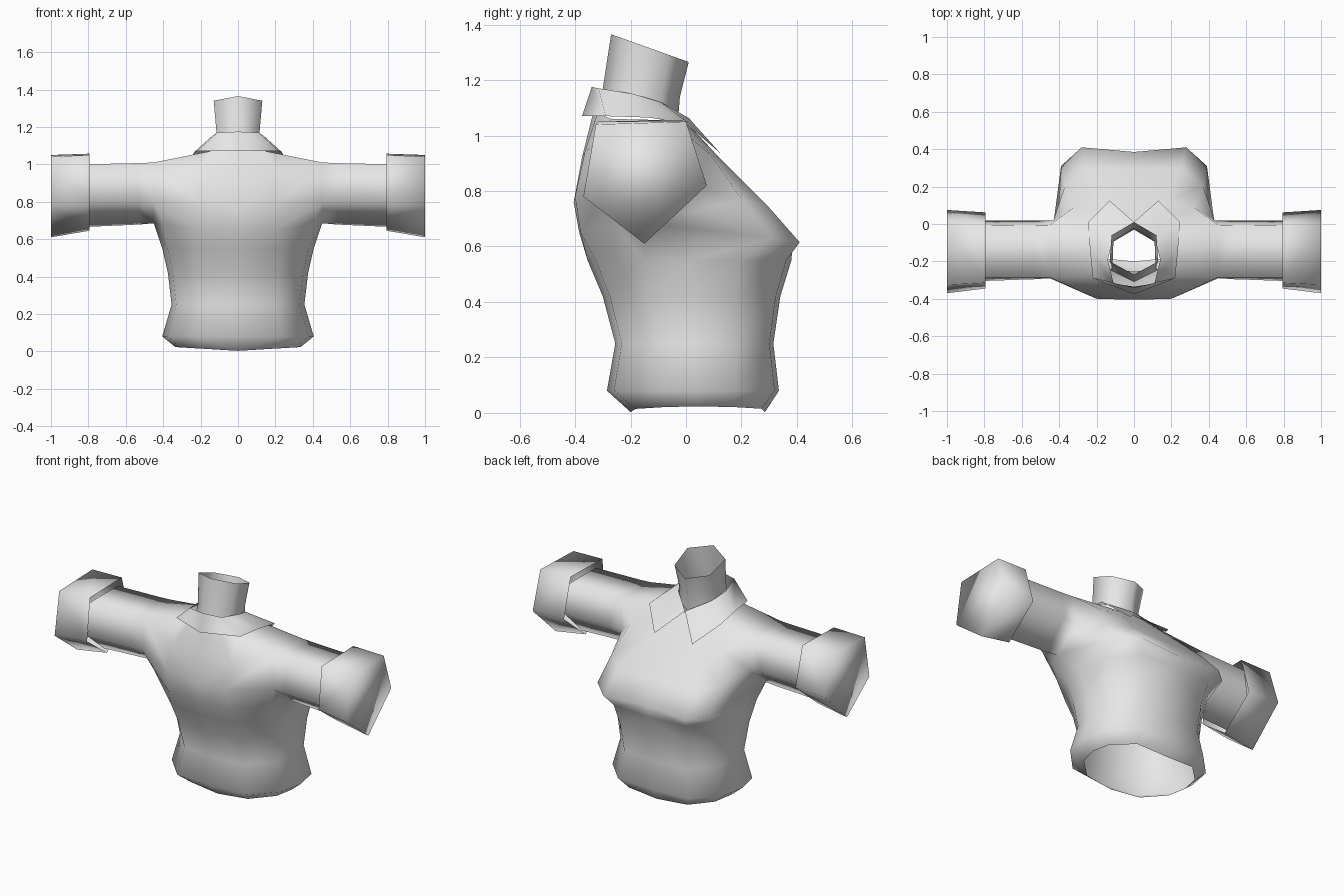
import bpy, bmesh

if "Cube" in bpy.data.objects:
    bpy.data.objects.remove(bpy.data.objects["Cube"])

cloth = bpy.data.materials.new("plain_grey")
cloth.diffuse_color = (0.8, 0.8, 0.8, 1)
cloth.use_nodes = True
cloth.node_tree.nodes["Principled BSDF"].inputs["Base Color"].default_value = cloth.diffuse_color


def make(name, verts, faces):
    """Half mesh for x >= 0, mirrored over x and smooth shaded."""
    me = bpy.data.meshes.new(name)
    me.from_pydata(verts, [], faces)
    bm = bmesh.new()
    bm.from_mesh(me)
    bmesh.ops.mirror(bm, geom=bm.verts[:] + bm.edges[:] + bm.faces[:],
                     axis='X', merge_dist=0.0005)
    bmesh.ops.remove_doubles(bm, verts=bm.verts[:], dist=0.0005)
    bmesh.ops.recalc_face_normals(bm, faces=bm.faces[:])
    for f in bm.faces:
        f.smooth = True
    bm.to_mesh(me)
    bm.free()
    me.materials.append(cloth)
    ob = bpy.data.objects.new(name, me)
    bpy.context.collection.objects.link(ob)
    return ob


def loft(rings, closed=False, skip=()):
    """Quads between rings of equal length; skip holds (ring, column) gaps."""
    n = len(rings[0])
    verts = [p for r in rings for p in r]
    faces = []
    for i in range(len(rings) - 1):
        for j in range(n if closed else n - 1):
            if (i, j) not in skip:
                k = (j + 1) % n
                faces.append((i*n + j, i*n + k, (i+1)*n + k, (i+1)*n + j))
    return verts, faces


# Torso below the arms: one half section scaled per level
section = [(0, -1), (.58, -.92), (.93, -.45), (1, 0), (.93, .5), (.6, .95), (0, 1)]
# z, half width, centre y, depth to back, depth to chest, side lift
levels = [(.003, .335, .04, .24, .245, .02), (.08, .405, .03, .315, .305, 0),
          (.25, .355, .03, .285, .285, 0), (.42, .375, .02, .32, .32, 0),
          (.55, .405, .01, .365, .37, 0)]
rings = [[(w*fx, cy + fy*(front if fy > 0 else back), z + lift*fx)
          for fx, fy in section] for z, w, cy, back, front, lift in levels]

# Chest, armhole, shoulder and neckline rings, from back centre to chest centre
rings += [
    [(0, -.385, .65), (.21, -.38, .65), (.40, -.25, .68), (.45, -.14, .685),
     (.39, .31, .63), (.28, .41, .615), (0, .385, .615)],
    [(0, -.405, .76), (.20, -.40, .78), (.45, -.29, .80), (.43, .02, .83),
     (.37, .20, .77), (.25, .30, .74), (0, .29, .74)],
    [(0, -.375, .92), (.20, -.365, .94), (.45, -.285, 1.01), (.45, -.005, 1.01),
     (.32, .09, .93), (.16, .12, .92), (0, .125, .91)],
    [(0, -.335, 1.08), (.10, -.32, 1.08), (.20, -.27, 1.06), (.20, -.06, 1.055),
     (.13, -.02, 1.05), (.07, -.005, 1.05), (0, 0, 1.05)],
]
verts, faces = loft(rings, skip={(5, 2), (6, 2)})
v = lambda r, c: r*7 + c
faces.append((v(5, 2), v(5, 3), v(6, 2)))

# Sleeves grow out of the five-sided armholes
arm = [v(6, 2), v(7, 2), v(7, 3), v(6, 3), v(5, 3)]
pent = [(-.305, .80), (-.285, 1.0), (-.01, 1.0), (.018, .83), (-.145, .665)]
for x, mix in ((.53, .35), (.82, 1)):
    new = []
    for a, (y, z) in zip([verts[i] for i in arm[:5]], pent):
        new.append(len(verts))
        verts.append((x, a[1] + (y - a[1])*mix, a[2] + (z - a[2])*mix))
    for j in range(5):
        k = (j + 1) % 5
        faces.append((arm[j], arm[k], new[k], new[j]))
    arm = new
make("shirt_body", verts, faces)

# Cuffs: wider five-sided sleeve ends with a closed outer face
outer = [(-.37, .78), (-.325, 1.04), (0, 1.05), (.075, .82), (-.15, .61)]
inner = [(-.345, .79), (-.315, 1.05), (-.005, 1.057), (.062, .82), (-.15, .645)]
verts, faces = loft([[(.795, y, z) for y, z in inner],
                     [(1, y, z) for y, z in outer]], closed=True)
faces.append((5, 6, 7, 8, 9))
make("cuffs", verts, faces)

# Neck: open tube leaning toward the back
make("neck", *loft([
    [(0, -.31, 1.08), (.12, -.25, 1.08), (.12, -.10, 1.06), (0, -.03, 1.04)],
    [(0, -.30, 1.17), (.115, -.23, 1.17), (.11, -.09, 1.15), (0, -.022, 1.14)],
    [(0, -.27, 1.365), (.13, -.20, 1.34), (.12, -.06, 1.29), (0, .01, 1.265)]]))

# Collar: turned-down band with two pointed tips on the chest
make("collar", *loft([
    [(0, -.34, 1.175), (.11, -.315, 1.17), (.14, -.19, 1.15),
     (.115, -.09, 1.12), (0, .01, 1.063)],
    [(0, -.375, 1.07), (.22, -.29, 1.07), (.235, -.14, 1.065),
     (.245, .01, 1.045), (.13, .125, .935)]]))
